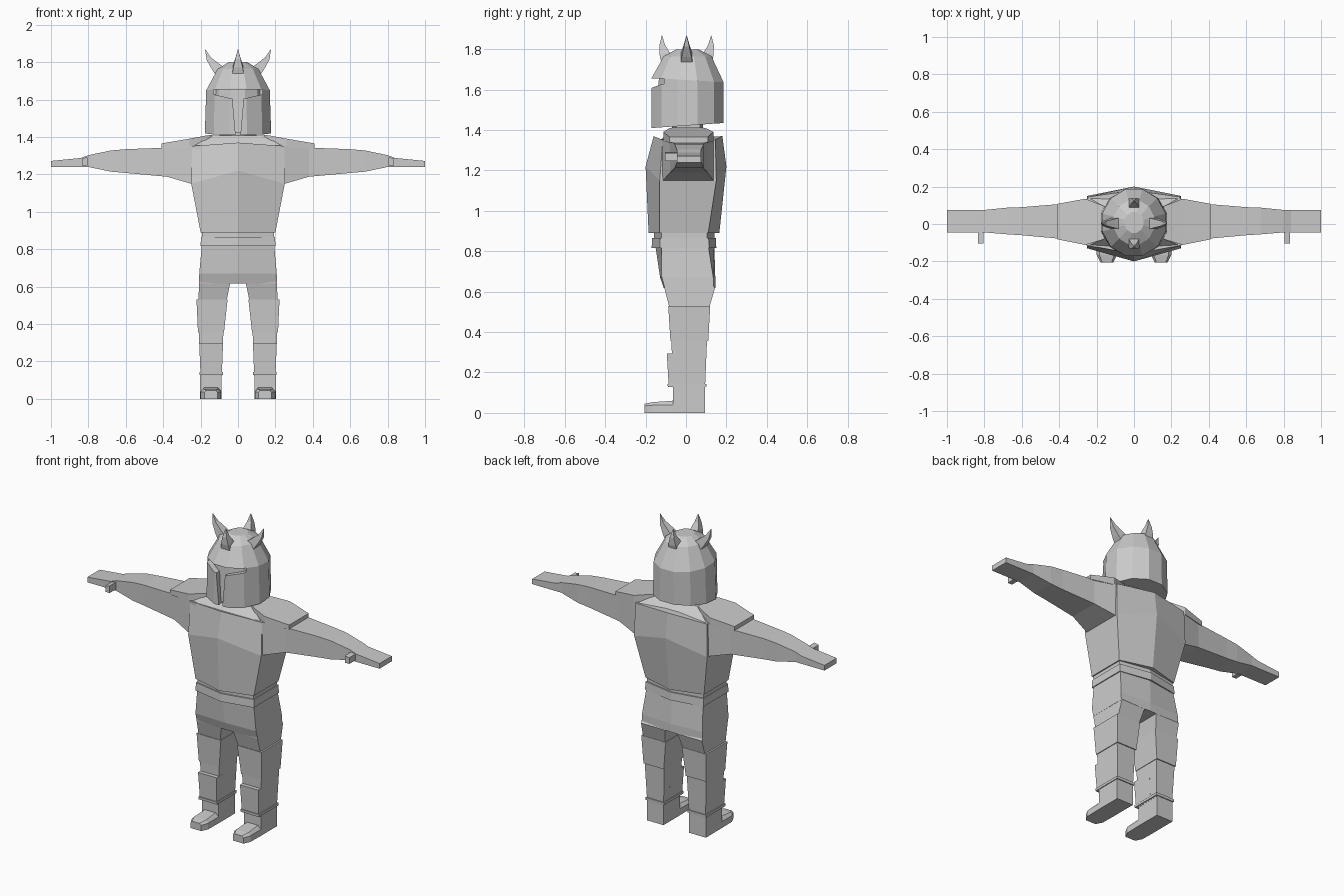
import bpy, bmesh, math
from mathutils import Vector

grey = bpy.data.materials.new("plain grey")
grey.diffuse_color = (0.6, 0.6, 0.6, 1)


def loft(name, rings, mirror=False):
    """Skin a stack of equal-length rings, capping both ends; optional x mirror."""
    bm = bmesh.new()
    rows = [[bm.verts.new(p) for p in ring] for ring in rings]
    n = len(rows[0])
    for a, b in zip(rows, rows[1:]):
        for i in range(n):
            j = (i + 1) % n
            bm.faces.new((a[i], a[j], b[j], b[i]))
    bm.faces.new(rows[0][::-1])
    bm.faces.new(rows[-1])
    bmesh.ops.remove_doubles(bm, verts=bm.verts, dist=0.0001)
    bmesh.ops.recalc_face_normals(bm, faces=bm.faces)
    me = bpy.data.meshes.new(name)
    bm.to_mesh(me)
    bm.free()
    me.materials.append(grey)
    ob = bpy.data.objects.new(name, me)
    bpy.context.collection.objects.link(ob)
    if mirror:
        ob.modifiers.new("mirror", 'MIRROR').use_mirror_merge = False
    return ob


def rect(z, x0, x1, y0, y1):
    """Horizontal rectangle."""
    return [(x0, y0, z), (x1, y0, z), (x1, y1, z), (x0, y1, z)]


def slab(x, y0, y1, z0, z1):
    """Rectangle facing along x."""
    return [(x, y0, z0), (x, y1, z0), (x, y1, z1), (x, y0, z1)]


def hexa(z, hx, fc, f, b, bc, ridge=0):
    """Body section: ridged front (fc) and back (bc), corners at f and b."""
    return [(0, fc, z + ridge), (hx, f, z), (hx, b, z),
            (0, bc, z + ridge), (-hx, b, z), (-hx, f, z)]


# Torso, yoke and neck
loft("torso", [hexa(0.89, 0.20, -0.185, -0.13, 0.11, 0.165),
               hexa(1.15, 0.25, -0.20, -0.13, 0.15, 0.20, 0.07),
               hexa(1.352, 0.245, -0.16, -0.115, 0.145, 0.18, 0.018)])
loft("yoke", [hexa(1.35, 0.24, -0.125, -0.115, 0.14, 0.15),
              hexa(1.408, 0.14, -0.075, -0.065, 0.08, 0.09)])
loft("neck", [hexa(1.39, 0.10, -0.07, -0.05, 0.07, 0.085),
              hexa(1.45, 0.10, -0.07, -0.05, 0.07, 0.085)])

# Waist, belt and hips
loft("waist", [hexa(0.86, 0.193, -0.158, -0.122, 0.105, 0.14),
               hexa(0.895, 0.193, -0.158, -0.122, 0.105, 0.14)])
loft("belt", [hexa(0.817, 0.20, -0.17, -0.13, 0.115, 0.15),
              hexa(0.866, 0.198, -0.168, -0.128, 0.112, 0.148)])
loft("hips", [hexa(0.618, 0.209, -0.11, -0.105, 0.135, 0.145),
              hexa(0.67, 0.207, -0.128, -0.12, 0.135, 0.145),
              hexa(0.83, 0.193, -0.152, -0.122, 0.11, 0.14)])

# Arms, hands and shoulder pads
loft("arm", [slab(0.20, -0.125, 0.14, 1.13, 1.355),
             slab(0.25, -0.115, 0.135, 1.15, 1.352),
             slab(0.38, -0.08, 0.108, 1.188, 1.343),
             slab(0.60, -0.06, 0.09, 1.208, 1.335),
             slab(0.68, -0.055, 0.087, 1.215, 1.328),
             slab(0.80, -0.045, 0.075, 1.24, 1.303),
             slab(0.84, -0.045, 0.075, 1.24, 1.288),
             slab(1.00, -0.045, 0.075, 1.24, 1.272)], True)
loft("thumb", [slab(0.805, -0.105, -0.03, 1.248, 1.292),
               slab(0.835, -0.105, -0.03, 1.248, 1.286)], True)
loft("shoulder_pad", [slab(0.14, -0.07, 0.085, 1.37, 1.412),
                      slab(0.17, -0.085, 0.10, 1.36, 1.408),
                      slab(0.26, -0.112, 0.135, 1.345, 1.391),
                      slab(0.408, -0.082, 0.108, 1.337, 1.366)], True)

# Legs: thigh, thigh guard, shin, shin plate, cuff
loft("thigh", [rect(0.63, 0.042, 0.208, -0.108, 0.135),
               rect(0.618, 0.042, 0.208, -0.107, 0.143),
               rect(0.52, 0.062, 0.212, -0.082, 0.115)], True)
loft("thigh_guard", [rect(0.53, 0.056, 0.222, -0.088, 0.12),
                     rect(0.355, 0.075, 0.214, -0.077, 0.11)], True)
loft("shin", [rect(0.36, 0.078, 0.21, -0.072, 0.104),
              rect(0.12, 0.087, 0.20, -0.065, 0.094)], True)
loft("shin_plate", [rect(0.295, 0.08, 0.207, -0.095, 0.04),
                    rect(0.14, 0.086, 0.201, -0.086, 0.04)], True)
loft("boot_cuff", [rect(0.143, 0.081, 0.207, -0.091, 0.101),
                   rect(0.127, 0.081, 0.207, -0.09, 0.10)], True)

# Boots: upright ankle and a tapered toe
loft("boot_ankle", [rect(0, 0.088, 0.202, -0.065, 0.094),
                    rect(0.13, 0.088, 0.202, -0.065, 0.094)], True)


def toe_ring(y, x0, x1, z, c):
    return [(x0, y, 0), (x1, y, 0), (x1, y, z - c),
            (x1 - c, y, z), (x0 + c, y, z), (x0, y, z - c)]


loft("boot_toe", [toe_ring(-0.04, 0.088, 0.202, 0.062, 0.02),
                  toe_ring(-0.07, 0.088, 0.202, 0.06, 0.02),
                  toe_ring(-0.165, 0.09, 0.20, 0.053, 0.015),
                  toe_ring(-0.205, 0.11, 0.18, 0.045, 0.01)], True)


# Helmet: twelve-sided shell with a T slot and a dark core behind it
def round_ring(z, rx, ry, tilt=0.0, cy=0.008):
    ring = []
    for k in range(12):
        a = math.radians(15 + 30 * k)
        y = cy + ry * math.sin(a) / 0.966
        ring.append((rx * math.cos(a) / 0.966, y, z + tilt * y))
    return ring


shell = loft("helmet", [round_ring(1.422, 0.177, 0.178, 0.07),
                        round_ring(1.648, 0.170, 0.178, -0.06),
                        round_ring(1.765, 0.108, 0.118),
                        round_ring(1.80, 0.05, 0.055)])
loft("helmet_core", [round_ring(1.43, 0.158, 0.155, 0.05),
                     round_ring(1.70, 0.135, 0.14)])

# Slot cutter: eye band dropping into a narrowing centre gap
half = [(0.010, 1.38), (0.030, 1.605), (0.132, 1.628), (0.132, 1.655)]
tee = half + [(-x, z) for x, z in reversed(half)]
cutter = loft("slot_cutter", [[(x, y, z) for x, z in tee] for y in (-0.3, -0.07)])
cutter.hide_render = True
cutter.hide_viewport = True
cut = shell.modifiers.new("slot", 'BOOLEAN')
cut.operation = 'DIFFERENCE'
cut.solver = 'EXACT'
cut.object = cutter


# Horns: four-sided, curving up to a point
def horn(name, angle, path):
    out = Vector((math.cos(angle), math.sin(angle), 0))
    side = Vector((-out.y, out.x, 0))
    up = Vector((0, 0, 1))
    rings = []
    for i, (d, z, r) in enumerate(path):
        a, b = path[max(i - 1, 0)], path[min(i + 1, len(path) - 1)]
        t = (out * (b[0] - a[0]) + up * (b[1] - a[1])).normalized()
        n = t.cross(side)
        c = out * d + up * z + Vector((0, 0.003, 0))
        rings.append([c + side * (r * s) + n * (r * q)
                      for s, q in ((-1, -1), (1, -1), (1, 1), (-1, 1))])
    loft(name, rings)


wide = [(0.08, 1.735, 0.034), (0.122, 1.778, 0.024),
        (0.157, 1.82, 0.013), (0.175, 1.868, 0.001)]
upright = [(0.09, 1.73, 0.034), (0.11, 1.78, 0.025),
           (0.121, 1.82, 0.014), (0.122, 1.868, 0.001)]
horn("right_horn", 0, wide)
horn("left_horn", math.pi, wide)
horn("back_horn", math.pi / 2, upright)
horn("front_horn", -math.pi / 2, upright)
